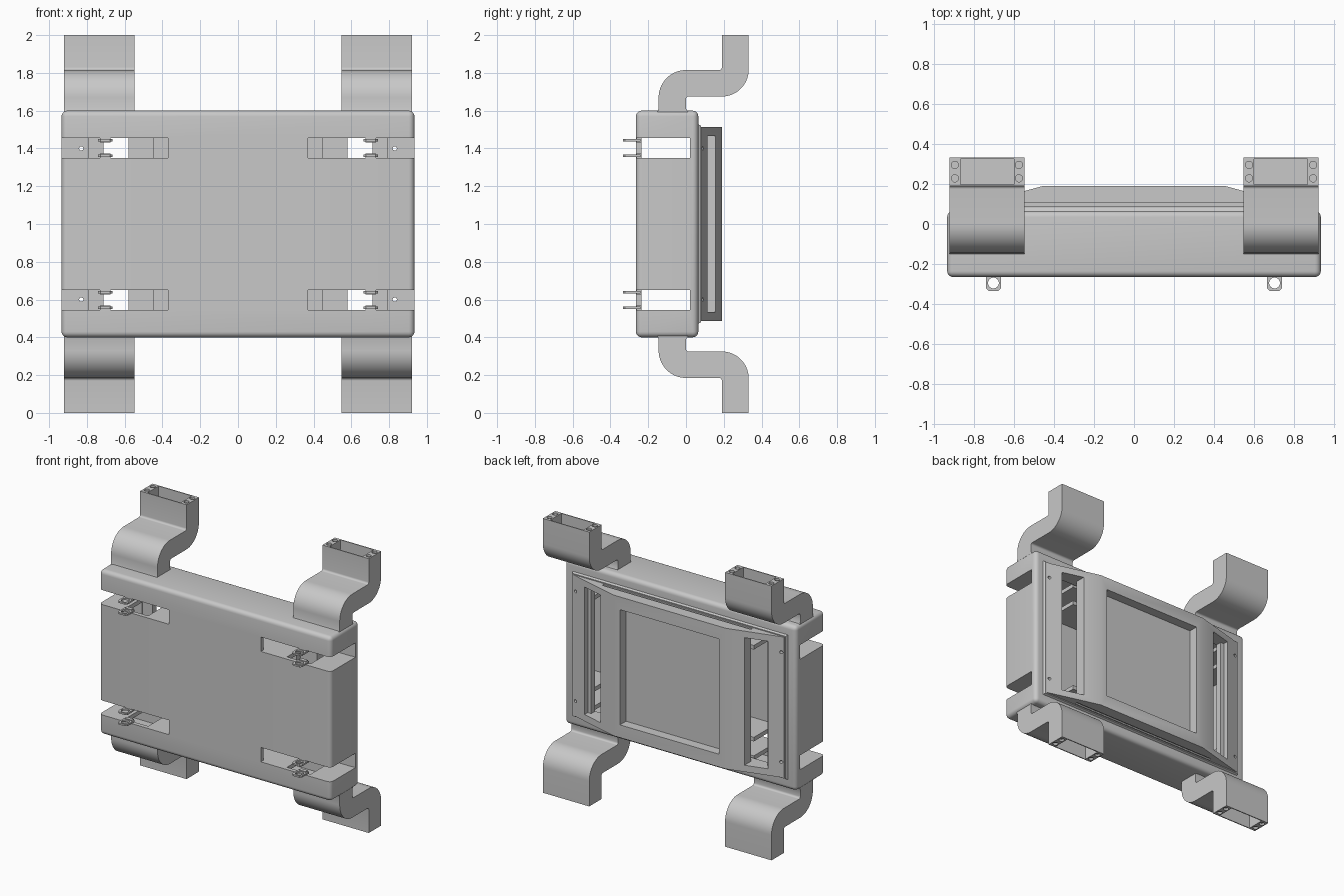
import bpy, bmesh, math
from mathutils import Vector, Matrix

if "Cube" in bpy.data.objects:
    bpy.data.objects.remove(bpy.data.objects["Cube"], do_unlink=True)

grey = bpy.data.materials.new("matte grey")
grey.use_nodes = True
GREY = (0.58, 0.58, 0.58, 1)
grey.diffuse_color = GREY
grey.node_tree.nodes["Principled BSDF"].inputs["Base Color"].default_value = GREY

MID = 1.0  # all parts are modelled around the mid height


def add_object(name, bm):
    bmesh.ops.recalc_face_normals(bm, faces=bm.faces)
    mesh = bpy.data.meshes.new(name)
    bm.to_mesh(mesh)
    bm.free()
    obj = bpy.data.objects.new(name, mesh)
    bpy.context.collection.objects.link(obj)
    obj.location.z = MID
    mesh.materials.append(grey)
    return obj


def block(name, x, y, z, radius=0):
    """Box from (low, high) ranges, optionally rounded."""
    bm = bmesh.new()
    bmesh.ops.create_cube(bm, size=1)
    for v in bm.verts:
        v.co = Vector([(lo + hi) / 2 + c * (hi - lo) for c, (lo, hi) in zip(v.co, (x, y, z))])
    if radius:
        bmesh.ops.bevel(bm, geom=bm.edges[:], offset=radius, segments=5,
                        profile=0.5, affect='EDGES')
    return add_object(name, bm)


def prism(name, points, axis, low, high):
    """Extrude a 2D outline along x (outline in y,z) or z (outline in x,y)."""
    bm = bmesh.new()
    place = (lambda p: (low, *p)) if axis == 'X' else (lambda p: (*p, low))
    face = bm.faces.new([bm.verts.new(place(p)) for p in points])
    out = bmesh.ops.extrude_face_region(bm, geom=[face])
    shift = Vector((high - low, 0, 0) if axis == 'X' else (0, 0, high - low))
    bmesh.ops.translate(bm, vec=shift,
                        verts=[g for g in out["geom"] if isinstance(g, bmesh.types.BMVert)])
    return add_object(name, bm)


def rod(name, centre, radius, length, axis):
    bm = bmesh.new()
    turn = Matrix.Rotation(math.pi / 2, 4, 'X') if axis == 'Y' else Matrix()
    bmesh.ops.create_cone(bm, cap_ends=True, segments=24, radius1=radius, radius2=radius,
                          depth=length, matrix=Matrix.Translation(centre) @ turn)
    return add_object(name, bm)


def apply(obj, mod):
    with bpy.context.temp_override(object=obj, active_object=obj, selected_objects=[obj]):
        bpy.ops.object.modifier_apply(modifier=mod.name)


def mirror(obj, x=True, z=True):
    mod = obj.modifiers.new("mirror", 'MIRROR')
    mod.use_axis = (x, False, z)
    mod.use_mirror_merge = False
    apply(obj, mod)
    return obj


def cut(targets, cutter):
    cutter.hide_render = True
    for obj in targets:
        mod = obj.modifiers.new("cut", 'BOOLEAN')
        mod.operation = 'DIFFERENCE'
        mod.solver = 'EXACT'
        mod.object = cutter
        apply(obj, mod)
    bpy.data.objects.remove(cutter, do_unlink=True)


def arc(cy, cz, r, start, end, steps=14):
    return [(cy + r * math.cos(math.radians(start + (end - start) * i / steps)),
             cz + r * math.sin(math.radians(start + (end - start) * i / steps)))
            for i in range(steps + 1)]


# Hollow main housing
housing = block("housing", (-0.934, 0.934), (-0.265, 0.065), (-0.6, 0.6), 0.03)
cut([housing], block("cavity", (-0.9, 0.9), (-0.235, 0.02), (-0.57, 0.57)))
cut([housing], block("rear_opening", (-0.79, 0.79), (0, 0.1), (-0.5, 0.5)))
cut([housing], mirror(block("strap_slots", (0.37, 1), (-0.3, 0.02), (0.35, 0.455))))
parts = [housing]

# Shelves lining the strap slots on both sides of the vertical air channels
for side, x in (("inner", (0.2, 0.56)), ("outer", (0.75, 0.92))):
    for level, z in (("lower", 0.32), ("upper", 0.455)):
        shelf = block(side + "_" + level + "_slot_shelves", x, (-0.24, 0.018), (z, z + 0.03))
        parts.append(mirror(shelf))

# Rear cover: bevelled flange and a raised body sloping to both sides
flange = block("rear_flange", (-0.88, 0.88), (0.04, 0.08), (-0.54, 0.54))
for v in flange.data.vertices:
    if v.co.y > 0.06:
        v.co.x *= 0.86 / 0.88
        v.co.z *= 0.52 / 0.54
cover = prism("rear_cover", [(-0.85, 0.03), (0.85, 0.03), (0.85, 0.083), (0.455, 0.19),
                             (-0.455, 0.19), (-0.85, 0.083)], 'Z', -0.513, 0.513)
for x, y in (((0.58, 0.74), (0.075, 0.3)), ((0.45, 0.712), (-0.05, 0.08))):
    cut([cover, flange], mirror(block("air_slots", x, y, (-0.465, 0.465)), z=False))
cut([cover], block("window_recess", (-0.4, 0.4), (0.12, 0.3), (-0.42, 0.42)))
cut([cover], mirror(block("edge_groove", (-0.6, 0.6), (0.09, 0.108), (0.503, 0.55)), x=False))
cut([cover, flange, housing], mirror(rod("screw_holes", (0.83, 0.06, 0.4), 0.011, 0.2, 'Y')))

# Four S-bend ducts with open sockets and magnet holes at the ends
outline = ([(-0.152, 0.59), (-0.145, 0.612)] + arc(0, 0.67, 0.145, 180, 90)
           + arc(0.175, 0.83, 0.015, -90, 0, 5) + [(0.19, 1.0), (0.332, 1.0)]
           + arc(0.19, 0.817, 0.142, 0, -90)
           + arc(0.015, 0.66, 0.015, 90, 180, 5) + [(0, 0.612), (0.012, 0.59)])
duct = prism("ducts", outline, 'X', 0.548, 0.922)
cut([duct], block("duct_socket", (0.60, 0.868), (0.197, 0.325), (0.8, 1.05)))
for x in (0.575, 0.895):
    for y in (0.228, 0.295):
        cut([duct], rod("magnet_hole", (x, y, 1.0), 0.018, 0.03, 'Z'))
mirror(duct)
parts += [flange, cover, duct]

# Strap clips: ringed tabs on the upper and lower edge of each slot
for name, z, stem in (("upper", 0.437, (0.432, 0.46)), ("lower", 0.356, (0.345, 0.373))):
    tab = prism(name + "_clip_tabs",
                [(0.665, -0.24), (0.665, -0.322), (0.677, -0.334), (0.728, -0.334),
                 (0.74, -0.322), (0.74, -0.24)], 'Z', z, z + 0.012)
    cut([tab], rod("ring_hole", (0.7025, -0.295, z), 0.027, 0.1, 'Z'))
    post = block(name + "_clip_stems", (0.675, 0.73), (-0.262, -0.236), stem)
    parts += [mirror(tab), mirror(post)]

# Smooth curves, crisp edges
for obj in bpy.context.view_layer.objects:
    obj.select_set(obj in parts)
bpy.context.view_layer.objects.active = housing
bpy.ops.object.shade_smooth_by_angle(angle=math.radians(30))
